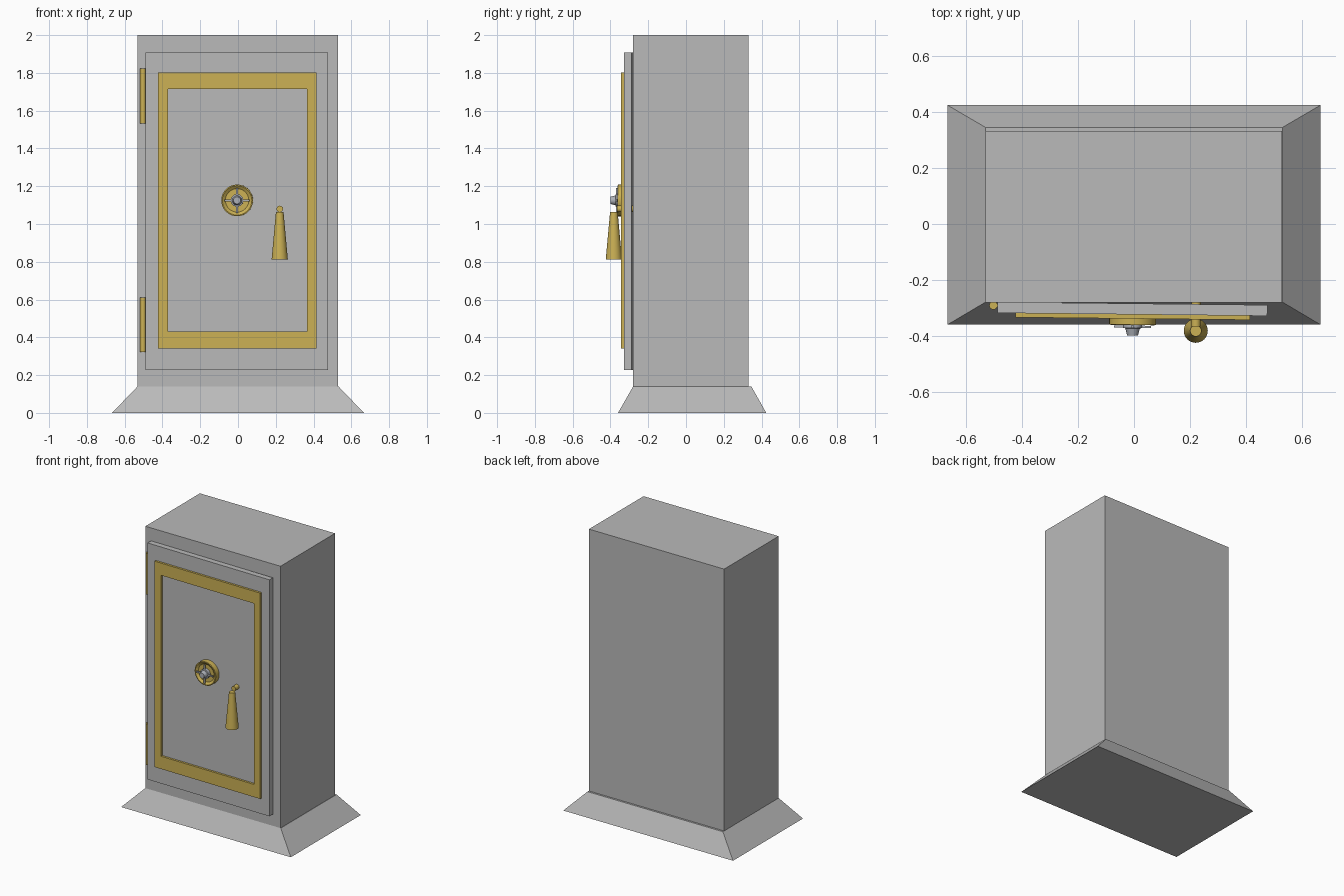
import bpy, bmesh, math
from mathutils import Matrix, Vector

cube = bpy.data.objects.get("Cube")
if cube:
    bpy.data.objects.remove(cube, do_unlink=True)


def material(name, rgb):
    m = bpy.data.materials.new(name)
    m.use_nodes = True
    m.diffuse_color = (*rgb, 1)
    m.node_tree.nodes["Principled BSDF"].inputs["Base Color"].default_value = (*rgb, 1)
    return m


GREY = material("painted grey", (0.49, 0.49, 0.49))
GOLD = material("brass", (0.60, 0.44, 0.09))
STEEL = material("steel", (0.42, 0.44, 0.48))

# The door hangs slightly open about its hinge line
HINGE = Vector((-0.50, -0.28, 0))
SWING = Matrix.Translation(HINGE) @ Matrix.Rotation(-0.011, 4, 'Z') @ Matrix.Translation(-HINGE)


def finish(name, bm, mat, on_door=False, smooth=False):
    if on_door:
        bm.transform(SWING)
    bmesh.ops.recalc_face_normals(bm, faces=bm.faces)
    me = bpy.data.meshes.new(name)
    bm.to_mesh(me)
    bm.free()
    me.materials.append(mat)
    ob = bpy.data.objects.new(name, me)
    bpy.context.collection.objects.link(ob)
    if smooth:
        bpy.ops.object.select_all(action='DESELECT')
        ob.select_set(True)
        bpy.context.view_layer.objects.active = ob
        bpy.ops.object.shade_smooth_by_angle(angle=math.radians(35))
    return ob


def add_box(bm, x, y, z):
    size = Matrix.Diagonal((x[1] - x[0], y[1] - y[0], z[1] - z[0], 1))
    mid = Matrix.Translation((sum(x) / 2, sum(y) / 2, sum(z) / 2))
    return bmesh.ops.create_cube(bm, size=1, matrix=mid @ size)["verts"]


def box(name, x, y, z, mat, on_door=False):
    bm = bmesh.new()
    add_box(bm, x, y, z)
    return finish(name, bm, mat, on_door)


def lathe(name, profile, place, mat, on_door=False, sides=32):
    """Spin (radius, height) points about z, then place the result."""
    bm = bmesh.new()
    pts = [bm.verts.new((r, 0, h)) for r, h in profile]
    edges = [bm.edges.new(p) for p in zip(pts, pts[1:])]
    bmesh.ops.spin(bm, geom=pts + edges, cent=(0, 0, 0), axis=(0, 0, 1),
                   angle=math.tau, steps=sides)
    bmesh.ops.remove_doubles(bm, verts=bm.verts, dist=1e-5)
    bm.transform(place)
    return finish(name, bm, mat, on_door, True)


def facing_front(x, z):
    """Local +z points out of the door, measured from y = 0."""
    return Matrix.Translation((x, 0, z)) @ Matrix.Rotation(math.pi / 2, 4, 'X')


# Cabinet and flared plinth
box("cabinet", (-0.532, 0.53), (-0.28, 0.332), (0.138, 2.0), GREY)
bm = bmesh.new()
verts = add_box(bm, (-0.667, 0.667), (-0.36, 0.425), (0, 0.14))
for v in verts:
    if v.co.z > 0.1:
        v.co.x = math.copysign(0.532, v.co.x)
        v.co.y = 0.346 if v.co.y > 0 else -0.28
finish("plinth", bm, GREY)

# Door slab
box("door", (-0.488, 0.477), (-0.318, -0.279), (0.228, 1.908), GREY, True)

# Raised rectangular trim on the door
bm = bmesh.new()
outer = [(-0.423, 0.34), (0.415, 0.34), (0.415, 1.802), (-0.423, 1.802)]
inner = [(-0.37, 0.43), (0.365, 0.43), (0.365, 1.715), (-0.37, 1.715)]
loops = [[bm.verts.new((x, y, z)) for x, z in ring]
         for ring, y in ((outer, -0.317), (outer, -0.333), (inner, -0.333), (inner, -0.317))]
for a, b in zip(loops, loops[1:] + loops[:1]):
    for i in range(4):
        j = (i + 1) % 4
        bm.faces.new((a[i], a[j], b[j], b[i]))
finish("door_trim", bm, GOLD, True)

# Hinge barrels
for label, z0, z1 in (("lower", 0.322, 0.612), ("upper", 1.533, 1.823)):
    lathe(label + "_hinge", [(0, z0), (0.015, z0), (0.015, z1), (0, z1)],
          Matrix.Translation((-0.503, -0.291, 0)), GOLD, sides=16)

# Dished dial
DIAL = facing_front(-0.004, 1.125)
lathe("dial", [(0, 0.316), (0.084, 0.316), (0.084, 0.355), (0.078, 0.356),
               (0.062, 0.344), (0, 0.344)], DIAL, GOLD, True)

# Four dial spokes around a tapered knob
bm = bmesh.new()
add_box(bm, (-0.066, 0.066), (-0.005, 0.005), (0.358, 0.366))
add_box(bm, (-0.005, 0.005), (-0.066, 0.066), (0.358, 0.366))
bm.transform(DIAL)
finish("dial_spokes", bm, STEEL, True)
lathe("dial_knob", [(0, 0.343), (0.034, 0.343), (0.034, 0.366), (0.026, 0.368),
                    (0.019, 0.394), (0, 0.394)], DIAL, STEEL, True, 12)

# Handle shaft through the door, and the hanging tapered grip
lathe("handle_shaft", [(0, 0.272), (0.017, 0.272), (0.017, 0.358), (0, 0.358)],
      facing_front(0.222, 1.08), GOLD, True, 16)
lathe("handle_grip", [(0, 0.812), (0.043, 0.812), (0.020, 1.064), (0, 1.064)],
      Matrix.Translation((0.222, -0.374, 0)), GOLD, True)
